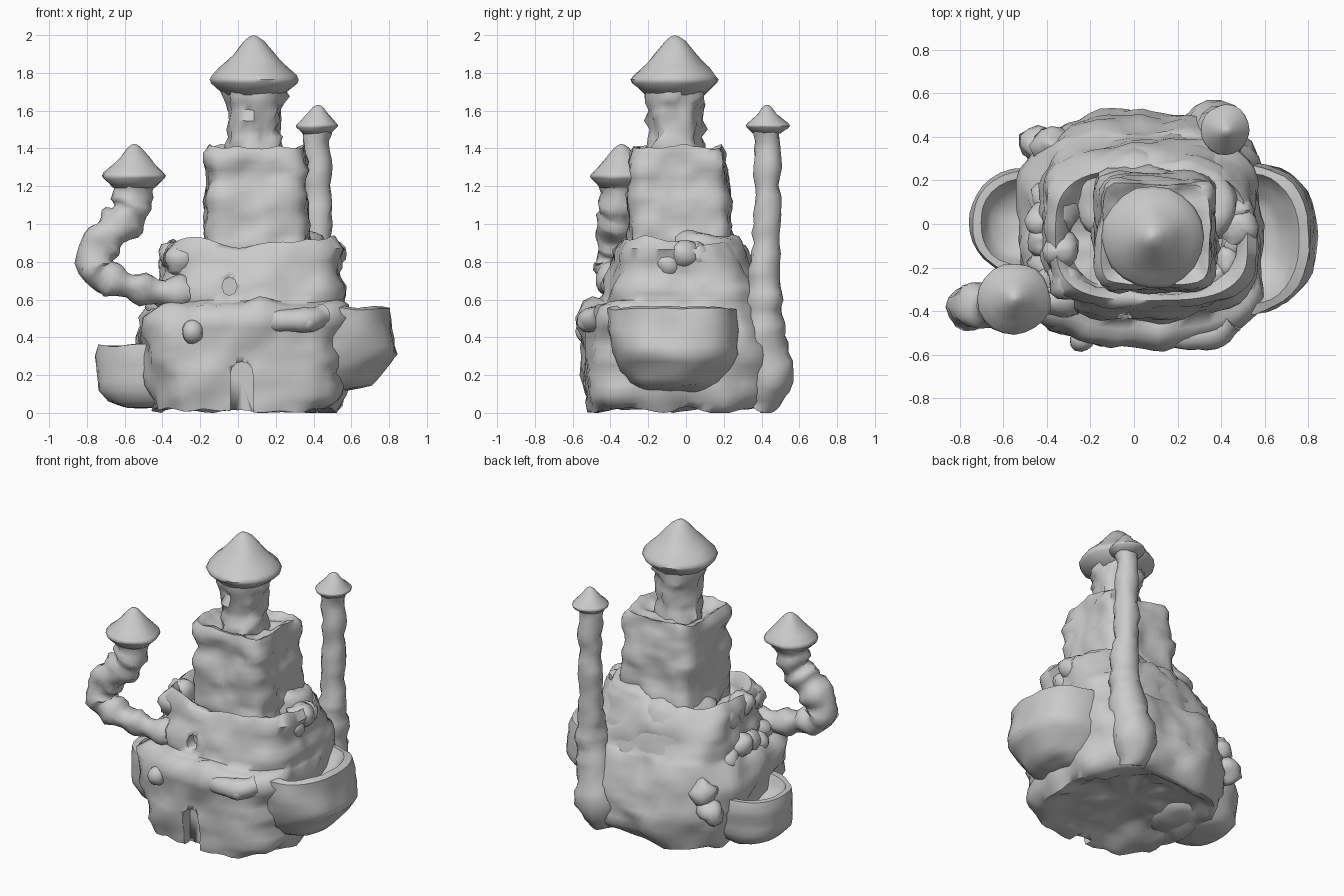
import bpy, bmesh, math, random
from mathutils import Vector, noise

if "Cube" in bpy.data.objects:
    bpy.data.objects.remove(bpy.data.objects["Cube"])

random.seed(4)


def skin(name, rings, bump=0.0, freq=5.0, sharp=60):
    """Join rings of points into a closed surface and roughen it."""
    bm = bmesh.new()
    vr = [[bm.verts.new(p) for p in r] for r in rings]
    n = len(vr[0])
    for a, b in zip(vr, vr[1:]):
        for i in range(n):
            bm.faces.new((a[i], a[(i + 1) % n], b[(i + 1) % n], b[i]))
    for r in (vr[0], vr[-1]):
        c = bm.verts.new(sum((v.co for v in r), Vector()) / n)
        for i in range(n):
            bm.faces.new((r[i], r[(i + 1) % n], c))
    bmesh.ops.recalc_face_normals(bm, faces=bm.faces)
    bm.normal_update()
    for v, nrm in [(v, v.normal.copy()) for v in bm.verts]:
        p = v.co + Vector((3.1, 1.7, 0.4))
        squash = Vector((p.x, p.y, p.z * 1.6))
        d = noise.noise(squash * freq) + 0.5 * noise.noise(squash * freq * 2.3)
        v.co += nrm * d * bump
        v.co.z = max(v.co.z, 0)
    me = bpy.data.meshes.new(name)
    bm.to_mesh(me)
    bm.free()
    ob = bpy.data.objects.new(name, me)
    bpy.context.collection.objects.link(ob)
    bpy.ops.object.select_all(action='DESELECT')
    ob.select_set(True)
    bpy.context.view_layer.objects.active = ob
    bpy.ops.object.shade_smooth_by_angle(angle=math.radians(sharp))
    return ob


def loft(name, levels, power=2.0, n=40, bump=0.0, freq=5.0, step=0.045):
    """Levels are (z, x_min, x_max, y_min, y_max) of a rounded outline."""
    dense = []
    for a, b in zip(levels, levels[1:]):
        k = max(1, round(max(abs(q - p) for p, q in zip(a, b)) / step))
        dense += [[p + (q - p) * j / k for p, q in zip(a, b)] for j in range(k)]
    dense.append(levels[-1])
    rings = []
    for z, x0, x1, y0, y1 in dense:
        ring = []
        for i in range(n):
            t = math.tau * i / n
            c, s = math.cos(t), math.sin(t)
            r = (abs(c) ** power + abs(s) ** power) ** (-1 / power)
            ring.append(Vector(((x0 + x1) / 2 + (x1 - x0) / 2 * r * c,
                                (y0 + y1) / 2 + (y1 - y0) / 2 * r * s, z)))
        rings.append(ring)
    return skin(name, rings, bump, freq)


def lathe(name, x, y, profile, n=20, bump=0.0, freq=9.0):
    return loft(name, [(z, x - r, x + r, y - r, y + r) for r, z in profile],
                2, n, bump, freq)


def sweep(name, path, bump, bead=0.1, n=14):
    """Lumpy tube along (x, y, z, radius) points."""
    pts, k = [Vector(p) for p in path], 5
    dense = []
    for i in range(len(pts) - 1):
        p0, p1, p2, p3 = (pts[min(max(i + o, 0), len(pts) - 1)] for o in (-1, 0, 1, 2))
        for j in range(k):
            t = j / k
            dense.append(0.5 * (2 * p1 + (p2 - p0) * t + (2 * p0 - 5 * p1 + 4 * p2 - p3) * t * t
                                + (3 * p1 - p0 - 3 * p2 + p3) * t ** 3))
    dense.append(pts[-1])
    rings = []
    for i, p in enumerate(dense):
        d = (dense[min(i + 1, len(dense) - 1)] - dense[max(i - 1, 0)]).to_3d().normalized()
        u = d.cross(Vector((0, 1, 0))).normalized()
        w = d.cross(u)
        r = p[3] * (1 + bead * math.sin(i * 1.3))
        rings.append([p.to_3d() + r * (u * math.cos(math.tau * j / n) + w * math.sin(math.tau * j / n))
                      for j in range(n)])
    return skin(name, rings, bump, 9)


def spire(name, x, y, rim, r, tip):
    h = tip - rim
    shape = [(.66, -.36), (.82, -.2), (.96, -.08), (1, 0), (.95, .09), (.46, .58), (.23, .86), (.1, .97), (.01, 1)]
    return lathe(name, x, y, [(a * r, rim + b * h) for a, b in shape], 20, 0.01, 8)


def blob(name, x, y, z, r, bump=0.01):
    prof = [(r * math.sin(a * math.pi / 8) + .002, z - r * math.cos(a * math.pi / 8)) for a in range(9)]
    return lathe(name, x, y, prof, 12, bump, 11)


def cut(target, profile, y0, y1):
    """Cut a front-facing (x, z) outline through the target."""
    tool = skin("cutter", [[Vector((x, y, z)) for x, z in profile] for y in (y0, y1)])
    tool.hide_render = True
    mod = target.modifiers.new("cut", 'BOOLEAN')
    mod.operation, mod.object, mod.solver = 'DIFFERENCE', tool, 'EXACT'
    bpy.context.view_layer.objects.active = target
    bpy.ops.object.modifier_apply(modifier=mod.name)
    bpy.data.objects.remove(tool)


# rock base with shallow underside, stepped upper wall, courtyard open to the front
rock = loft("rock_base", [
    (0.08, -.15, .2, -.2, .2), (0.06, -.30, .36, -.36, .34), (0.02, -.41, .47, -.47, .41),
    (0.02, -.45, .51, -.51, .44), (0.10, -.47, .56, -.54, .50), (0.25, -.50, .58, -.54, .51),
    (0.40, -.54, .59, -.55, .48), (0.50, -.51, .59, -.56, .45), (0.56, -.47, .59, -.52, .43),
    (0.59, -.42, .57, -.44, .41), (0.75, -.41, .56, -.41, .36), (0.86, -.40, .55, -.38, .29),
    (0.90, -.36, .52, -.35, .25), (0.87, -.33, .48, -.33, .23), (0.80, -.28, .44, -.30, .20)],
    power=3.2, n=72, bump=0.045, freq=4.5)

# rear slope rising to the keep
loft("rear_slope", [(.45, -.3, .5, -.1, .43), (.7, -.28, .5, -.1, .38), (.85, -.24, .47, -.1, .32),
                    (.92, -.12, .43, -.08, .27), (.95, .0, .36, -.05, .2)], power=3, bump=.03, freq=5)

# doorway and window
arch = [(-.04, -.1), (-.04, .2)] + [(.02 - .06 * math.cos(a * math.pi / 6), .21 + .06 * math.sin(a * math.pi / 6))
                                    for a in range(1, 6)] + [(.08, .2), (.08, -.1)]
cut(rock, arch, -.75, -.46)
cut(rock, [(-.045 + .04 * math.cos(a * math.tau / 8), .67 + .048 * math.sin(a * math.tau / 8))
           for a in range(8)], -.7, -.36)

# front ledge and knobs
sweep("front_ledge", [(.0, -.48, .52, .04), (.2, -.51, .49, .06), (.35, -.51, .49, .065),
                      (.45, -.44, .52, .06)], 0.01, 0.03)
blob("front_knob", -.24, -.53, .43, .058)
blob("ledge_knob", .37, -.525, .48, .05)

# lumps along the upper wall and the stepped left side
for i in range(7):
    t = math.radians(-45 + 16 * i)
    blob("wall_lump", .09 + .40 * math.cos(t), -.03 + .29 * math.sin(t),
         .82 + random.uniform(-.03, .03), random.uniform(.065, .085), .025)
for i in range(6):
    t = math.radians(158 + 13 * i)
    blob("step_stone", .05 + .47 * math.cos(t), -.05 + .43 * math.sin(t),
         .58 + random.uniform(-.06, .06), random.uniform(.07, .09), .025)
for x, y, z in ((-.31, -.27, .81), (-.33, -.12, .82), (-.34, .05, .8), (-.38, .36, .42), (-.44, .36, .3)):
    blob("left_lump", x, y, z, .085, .03)

# open basins on both sides
loft("right_basin", [
    (.13, .42, .56, -.2, .1), (.16, .30, .70, -.30, .18), (.22, .22, .77, -.35, .24),
    (.31, .18, .85, -.39, .28), (.44, .2, .82, -.42, .28), (.55, .22, .80, -.41, .27),
    (.56, .26, .76, -.37, .23), (.48, .3, .72, -.32, .18), (.41, .35, .64, -.24, .1)],
    power=2.3, n=40, bump=0.022, freq=4)
loft("left_basin", [
    (.03, -.6, -.3, -.14, .16), (.06, -.69, -.2, -.2, .21), (.12, -.74, -.15, -.23, .24),
    (.30, -.76, -.14, -.25, .26), (.36, -.74, -.16, -.24, .25), (.36, -.70, -.2, -.2, .21),
    (.27, -.65, -.25, -.16, .17), (.22, -.56, -.35, -.08, .09)],
    power=2.4, n=36, bump=0.018, freq=4)

# square keep with a raised lumpy rim
loft("keep", [
    (.70, -.18, .39, -.30, .25), (.95, -.175, .375, -.295, .245), (1.2, -.165, .365, -.29, .22),
    (1.37, -.16, .36, -.29, .20), (1.405, -.145, .345, -.275, .185), (1.395, -.12, .32, -.25, .16),
    (1.365, -.09, .29, -.22, .13), (1.36, .0, .2, -.14, .06)], power=7, n=56, bump=0.035, freq=6)

# main turret
lathe("main_turret", .085, -.055, [(.16, 1.33), (.155, 1.42), (.135, 1.5), (.15, 1.6), (.165, 1.68), (.175, 1.75)],
      24, 0.045, 10)
spire("main_spire", .085, -.06, 1.765, .235, 2.0)

# slender rear tower with a buttress foot
sweep("rear_tower", [(.34, .38, .03, .08), (.36, .43, .18, .14), (.39, .41, .4, .12), (.42, .41, .6, .10),
                     (.42, .42, .8, .08), (.42, .43, 1.05, .075), (.42, .43, 1.3, .072), (.42, .43, 1.5, .075)],
      0.02, 0.04)
spire("rear_spire", .42, .43, 1.52, .113, 1.63)

# crooked side tower
sweep("crooked_tower", [(-.28, -.33, .64, .08), (-.47, -.36, .645, .075), (-.64, -.38, .69, .09),
                        (-.755, -.38, .77, .095), (-.72, -.38, .89, .10), (-.62, -.37, 1.0, .10),
                        (-.565, -.35, 1.1, .10), (-.55, -.34, 1.22, .115)], 0.025)
spire("crooked_spire", -.55, -.345, 1.255, .167, 1.42)
